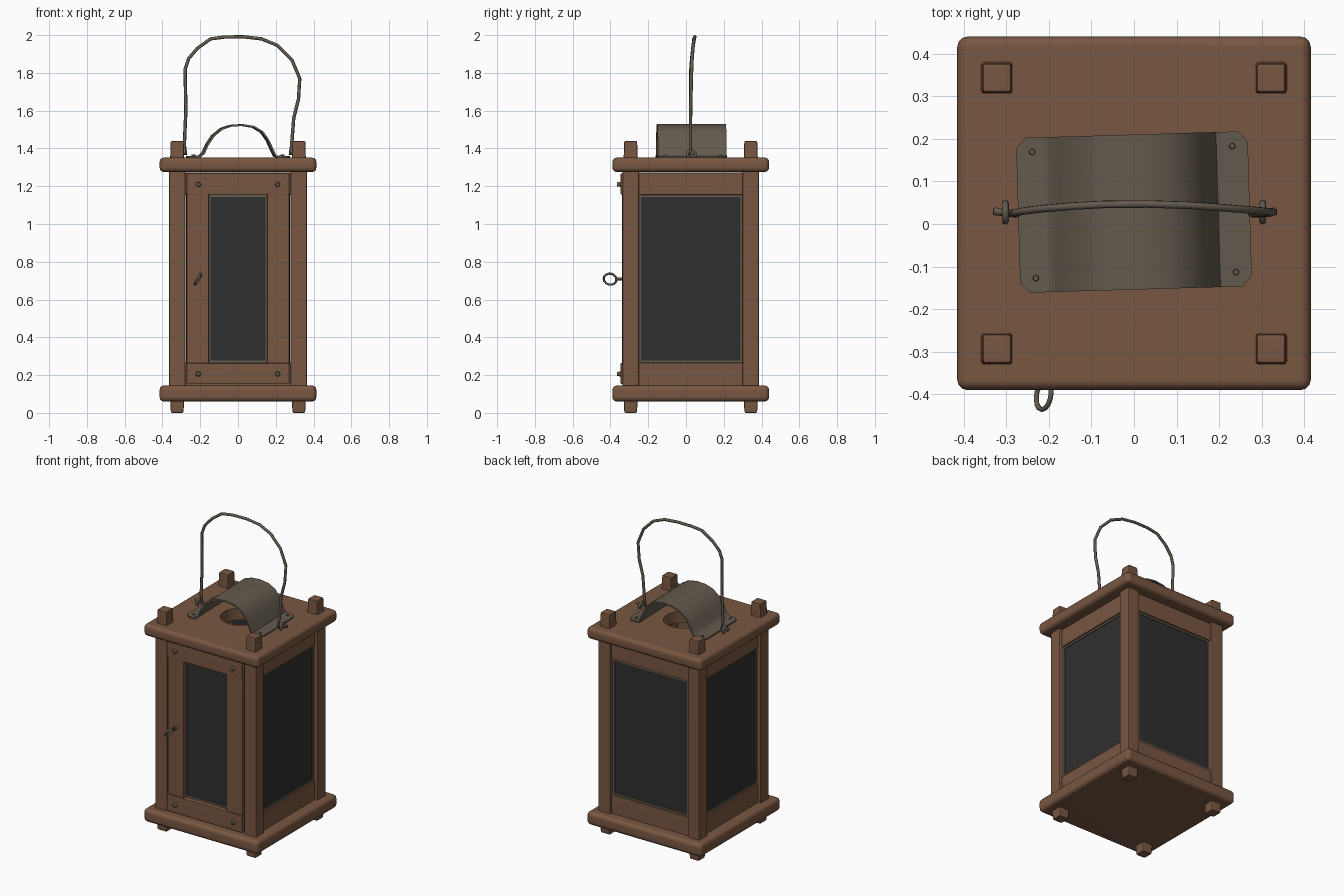
import bpy, bmesh
from math import radians, pi
from mathutils import Matrix, Vector

cube = bpy.data.objects.get("Cube")
if cube:
    bpy.data.objects.remove(cube, do_unlink=True)


def material(name, color, rough):
    m = bpy.data.materials.new(name)
    m.use_nodes = True
    m.diffuse_color = (*color, 1)
    bsdf = next(n for n in m.node_tree.nodes if n.type == 'BSDF_PRINCIPLED')
    bsdf.inputs["Base Color"].default_value = (*color, 1)
    bsdf.inputs["Roughness"].default_value = rough
    return m


WOOD = material("brown wood", (0.19, 0.095, 0.054), 0.8)
METAL = material("weathered metal", (0.125, 0.103, 0.075), 0.6)
GLASS = material("dark glass", (0.029, 0.029, 0.029), 0.4)

CY = 0.025  # body centre in depth


def activate(ob):
    bpy.ops.object.select_all(action='DESELECT')
    ob.select_set(True)
    bpy.context.view_layer.objects.active = ob


def finish(name, bm, mat, angle=40):
    bmesh.ops.recalc_face_normals(bm, faces=bm.faces)
    me = bpy.data.meshes.new(name)
    bm.to_mesh(me)
    bm.free()
    me.materials.append(mat)
    ob = bpy.data.objects.new(name, me)
    bpy.context.collection.objects.link(ob)
    activate(ob)
    if angle:
        bpy.ops.object.shade_smooth_by_angle(angle=radians(angle))
    return ob


def box(name, lo, hi, mat=WOOD, bevel=0.008, seg=2, turn=None, taper=1, cut=None):
    """Bevelled box between two corners; taper scales the end furthest from the body."""
    lo, hi = Vector(lo), Vector(hi)
    mid, size = (lo + hi) / 2, hi - lo
    bm = bmesh.new()
    bmesh.ops.create_cube(bm, size=1)
    for v in bm.verts:
        if (v.co.z > 0) == (mid.z > 0.7):
            v.co.x *= taper
            v.co.y *= taper
    bmesh.ops.scale(bm, vec=size, verts=bm.verts)
    bmesh.ops.translate(bm, vec=mid, verts=bm.verts)
    if bevel:
        bmesh.ops.bevel(bm, geom=bm.edges[:], offset=bevel, segments=seg,
                        profile=0.5, affect='EDGES')
    if turn:
        bmesh.ops.transform(bm, matrix=turn, verts=bm.verts)
    ob = finish(name, bm, mat, 0 if cut else 40)
    if cut:
        mod = ob.modifiers.new("hole", 'BOOLEAN')
        mod.object, mod.operation, mod.solver = cut, 'DIFFERENCE', 'EXACT'
        bpy.ops.object.modifier_apply(modifier="hole")
        bpy.data.objects.remove(cut, do_unlink=True)
        bpy.ops.object.shade_smooth_by_angle(angle=radians(40))
    if bevel:
        ob.modifiers.new("flat faces", 'WEIGHTED_NORMAL').keep_sharp = True
    return ob


def disc(name, at, radius, depth, axis='Z', sides=12, mat=METAL):
    bm = bmesh.new()
    bmesh.ops.create_cone(bm, cap_ends=True, segments=sides, radius1=radius,
                          radius2=radius * (0.75 if depth < 0.1 else 1), depth=depth)
    rot = Matrix.Rotation(pi / 2, 4, 'X') if axis == 'Y' else Matrix()
    bmesh.ops.transform(bm, matrix=Matrix.Translation(at) @ rot, verts=bm.verts)
    return finish(name, bm, mat)


def wire(name, points, radius, closed=False):
    cu = bpy.data.curves.new(name, 'CURVE')
    cu.dimensions = '3D'
    cu.bevel_depth, cu.bevel_resolution = radius, 2
    cu.use_fill_caps = True
    sp = cu.splines.new('POLY')
    sp.points.add(len(points) - 1)
    for p, co in zip(sp.points, points):
        p.co = (*co, 1)
    sp.use_cyclic_u = closed
    cu.materials.append(METAL)
    ob = bpy.data.objects.new(name, cu)
    bpy.context.collection.objects.link(ob)
    activate(ob)
    bpy.ops.object.convert(target='MESH')
    bpy.ops.object.shade_smooth_by_angle(angle=radians(50))
    return ob


def ring(name, at, radius, thick, yaw=0, tilt=0):
    """Wire loop standing in the depth plane, turned by yaw and tilt."""
    m = (Matrix.Translation(at) @ Matrix.Rotation(tilt, 4, 'Y')
         @ Matrix.Rotation(yaw, 4, 'Z'))
    pts = [m @ (Matrix.Rotation(2 * pi * i / 14, 4, 'X') @ Vector((0, radius, 0)))
           for i in range(14)]
    return wire(name, pts, thick, True)


# Base and lid boards, the lid with a smoke hole
box("base_board", (-.415, CY - .415, .06), (.415, CY + .415, .145), bevel=.024, seg=3)
hole = disc("hole_cutter", (0, CY, 1.3), .12, .4, sides=24, mat=WOOD)
hole.hide_render = True
box("lid_board", (-.415, CY - .415, 1.275), (.415, CY + .415, 1.352),
    bevel=.024, seg=3, cut=hole)

# Corner posts with pegs through both boards
for sx, side in ((-1, "right"), (1, "left")):
    for sy, end in ((-1, "front"), (1, "back")):
        x, y = sx * .322, CY + sy * .318
        tag = end + "_" + side
        box(tag + "_post", (x - .043, y - .043, .13), (x + .043, y + .043, 1.29))
        box(tag + "_foot", (x - .038, y - .038, 0), (x + .038, y + .038, .09), taper=.88)
        box(tag + "_peg", (x - .038, y - .038, 1.32), (x + .038, y + .038, 1.44), taper=.9)


def pane(tag, half, turn):
    """Glass sheet with a thin metal border, built facing the front."""
    z0, z1, b = .265, 1.155, .013
    box(tag + "_glass", (-half, -.333, z0), (half, -.322, z1), GLASS, 0, turn=turn)
    for s, n in ((-1, "right"), (1, "left")):
        xs = sorted((s * half, s * (half - b)))
        box(tag + "_border_" + n, (xs[0], -.338, z0), (xs[1], -.325, z1), METAL, 0, turn=turn)
    for z, n in ((z0, "bottom"), (z1 - b, "top")):
        box(tag + "_border_" + n, (-half, -.338, z), (half, -.325, z + b), METAL, 0, turn=turn)


# Window walls on both sides and the back
for tag, angle in (("left_wall", 90), ("back_wall", 180), ("right_wall", -90)):
    turn = Matrix.Translation((0, CY, 0)) @ Matrix.Rotation(radians(angle), 4, 'Z')
    for z0, z1, n in ((.135, .266, "bottom_rail"), (1.154, 1.272, "top_rail")):
        box(tag + "_" + n, (-.285, -.347, z0), (.285, -.31, z1), bevel=.005, turn=turn)
    pane(tag, .276, turn)

# Front door: two stiles, two rails, a narrow pane
pane("door", .158, Matrix.Translation((0, CY - .005, 0)))
for s, n in ((-1, "right"), (1, "left")):
    xs = sorted((s * .272, s * .154))
    box("door_stile_" + n, (xs[0], -.34, .262), (xs[1], -.295, 1.158), bevel=.005)
for z0, z1, n in ((.152, .264, "bottom"), (1.156, 1.268, "top")):
    box("door_rail_" + n, (-.272, -.346, z0), (.272, -.295, z1), bevel=.005)
    for s in (-1, 1):
        disc("door_nail_" + n, (s * .21, -.354, (z0 + z1) / 2 - .002), .014, .024, 'Y')

# Door pull: ring held by an eye
ring("door_pull_ring", (-.212, -.402, .708), .034, .006, radians(-8), radians(30))
wire("door_pull_eye", [(-.207, -.33, .71), (-.207, -.372, .71)], .008)

# Arched metal smoke hood
arch = [(-.272, 1.356), (-.205, 1.357), (-.185, 1.375), (-.165, 1.42), (-.135, 1.465),
        (-.09, 1.503), (-.04, 1.52), (.02, 1.524), (.08, 1.514), (.125, 1.487),
        (.155, 1.445), (.178, 1.395), (.195, 1.358), (.272, 1.356)]
# Extra points near both ends make clipped corners
arch = arch[:1] + [(-.25, 1.356)] + arch[1:-1] + [(.25, 1.356)] + arch[-1:]
bm = bmesh.new()
skew = Matrix.Translation((0, CY + .003, 0)) @ Matrix.Rotation(radians(1.7), 4, 'Z')
rows = []
for i, (x, z) in enumerate(arch):
    h = .158 if i in (0, len(arch) - 1) else .182
    rows.append([bm.verts.new(skew @ Vector((x, s * h, z))) for s in (-1, 1)])
for a, b in zip(rows, rows[1:]):
    bm.faces.new((a[0], b[0], b[1], a[1]))
hood = finish("smoke_hood", bm, METAL, 50)
mod = hood.modifiers.new("sheet", 'SOLIDIFY')
mod.thickness, mod.offset = .01, 0
bpy.ops.object.modifier_apply(modifier="sheet")
bpy.ops.object.shade_smooth_by_angle(angle=radians(50))
for sx in (-1, 1):
    for sy in (-1, 1):
        disc("hood_nail", skew @ Vector((sx * .235, sy * .148, 1.363)), .008, .01)

# Carrying wire with hooked ends through two staples
path = [(-.33, .03, 1.376), (-.275, .024, 1.372), (-.284, .024, 1.42), (-.276, .024, 1.6),
        (-.28, .026, 1.82), (-.262, .03, 1.875), (-.215, .036, 1.93), (-.145, .042, 1.98),
        (-.07, .046, 1.99), (.03, .047, 1.991), (.125, .044, 1.98), (.21, .038, 1.945),
        (.285, .032, 1.87), (.327, .028, 1.77), (.32, .026, 1.66), (.295, .024, 1.56),
        (.284, .024, 1.42), (.275, .024, 1.372), (.335, .03, 1.376)]
wire("carrying_wire", path, .009)
for sx, n in ((-1, "right"), (1, "left")):
    ring(n + "_staple", (sx * .302, .028, 1.366), .021, .008)
